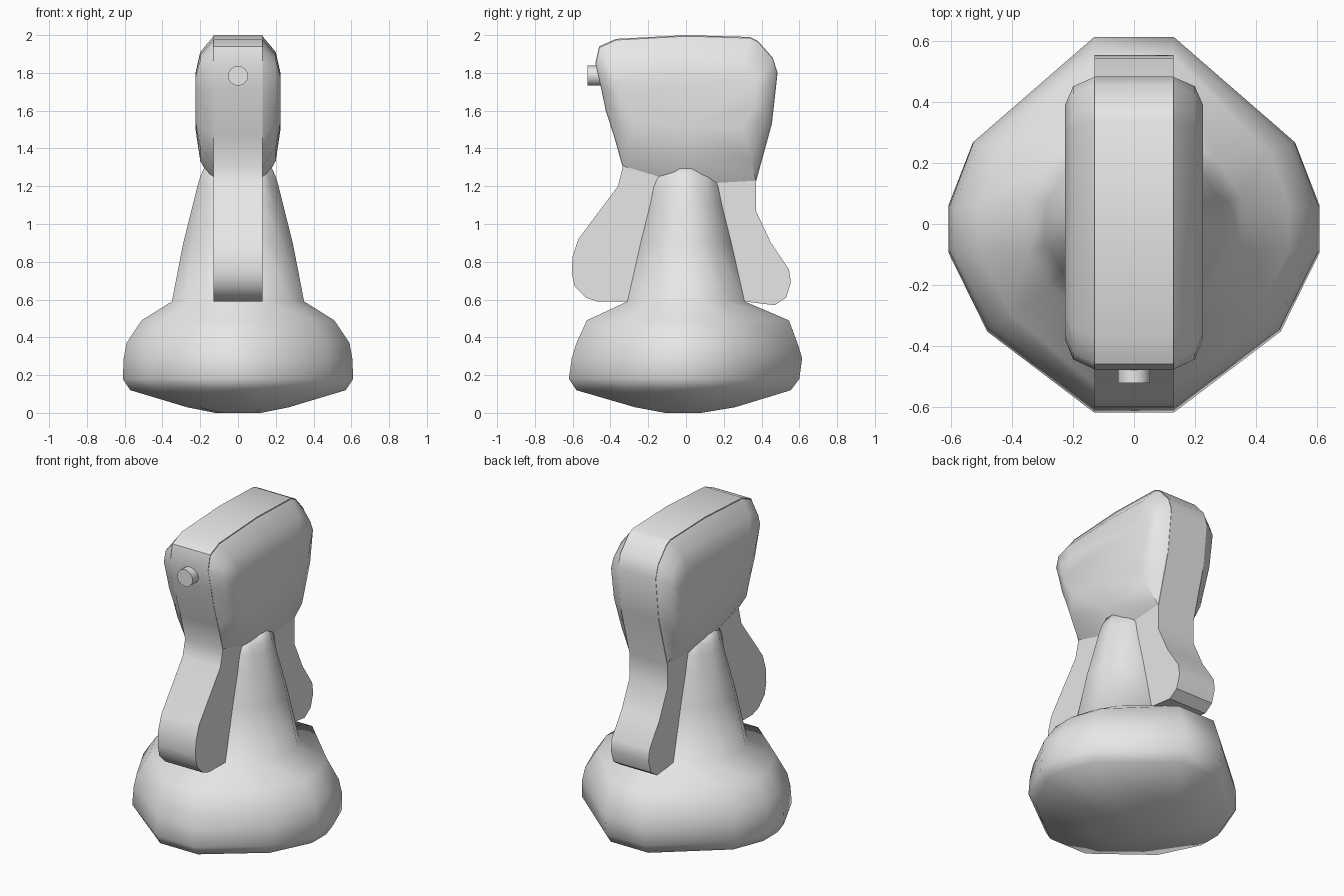
import bpy, bmesh, math
from mathutils import Matrix

cube = bpy.data.objects.get("Cube")
if cube:
    bpy.data.objects.remove(cube, do_unlink=True)

grey = bpy.data.materials.new("plain grey")
grey.use_nodes = True
colour = (0.8, 0.8, 0.8, 1)
grey.diffuse_color = colour
next(n for n in grey.node_tree.nodes if n.type == 'BSDF_PRINCIPLED').inputs["Base Color"].default_value = colour


def finish(name, bm, angle):
    """Turn a bmesh into a shaded, coloured object."""
    bmesh.ops.recalc_face_normals(bm, faces=bm.faces)
    mesh = bpy.data.meshes.new(name)
    bm.to_mesh(mesh)
    bm.free()
    mesh.materials.append(grey)
    obj = bpy.data.objects.new(name, mesh)
    bpy.context.collection.objects.link(obj)
    bpy.ops.object.select_all(action='DESELECT')
    obj.select_set(True)
    bpy.context.view_layer.objects.active = obj
    bpy.ops.object.shade_smooth_by_angle(angle=math.radians(angle))
    return obj


def loft(name, rings, angle):
    """Skin a stack of equal-length rings and cap both ends."""
    bm = bmesh.new()
    loops = [[bm.verts.new(p) for p in ring] for ring in rings]
    for a, b in zip(loops, loops[1:]):
        n = len(a)
        for i in range(n):
            j = (i + 1) % n
            bm.faces.new((a[i], a[j], b[j], b[i]))
    bm.faces.new(loops[0])
    bm.faces.new(loops[-1])
    return finish(name, bm, angle)


# Rounded base rising into a tapered pedestal
def body_ring(z, x, front, back):
    inner = min(0.13, 0.75 * x)
    if z > 0.55:
        half = [(inner, back), (0.8 * x, 0.65 * back), (x, 0.29 * back),
                (x, -0.29 * front), (0.8 * x, -0.65 * front), (inner, -front)]
    else:
        half = [(inner, back), (0.87 * x, 0.44 * back), (x, 0.1 * back),
                (x, -0.15 * front), (0.79 * x, -0.57 * front), (inner, -front)]
    outline = half + [(-px, py) for px, py in reversed(half)]
    return [(px, py, z) for px, py in outline]


# height, half width, front depth, back depth
body = [(0, .12, .11, .08), (.03, .27, .27, .26), (.12, .57, .58, .555),
        (.18, .61, .62, .6), (.29, .605, .605, .615), (.37, .59, .58, .59),
        (.49, .51, .525, .545), (.59, .35, .31, .31), (.9, .29, .24, .24),
        (1.1, .24, .19, .19), (1.2, .215, .17, .17), (1.25, .2, .147, .147),
        (1.295, .18, .09, .09)]
loft("base_and_pedestal", [body_ring(*r) for r in body], 60)

# Head outline, shared by the central slab and the side bulges
head = [(-.335, 1.3), (-.38, 1.46), (-.425, 1.6), (-.45, 1.72), (-.48, 1.85),
        (-.46, 1.94), (-.37, 1.98), (0, 2), (.34, 1.99), (.38, 1.97),
        (.46, 1.88), (.485, 1.8), (.455, 1.53), (.37, 1.22)]
back_leg = [(.37, 1.07), (.45, .9), (.545, .76), (.555, .69), (.53, .61),
            (.47, .57), (.31, .59)]
front_leg = [(-.47, .59), (-.53, .61), (-.59, .67), (-.605, .74), (-.6, .83),
             (-.57, .92), (-.36, 1.2)]

# Central slab with the two flared feet
slab = head + back_leg + front_leg
loft("central_slab", [[(x, y, z) for y, z in slab] for x in (-.13, .13)], 35)

# Chamfered bulges on both sides of the head: offset, depth scale, height scale
layers = [(.125, 1, 1), (.2, .93, .72), (.226, .8, .36)]
bulge = head + [(0, 1.2)]
for side, name in ((1, "left_head_bulge"), (-1, "right_head_bulge")):
    loft(name, [[(side * x, .02 + (y - .02) * sy, 1.68 + (z - 1.68) * sz)
                 for y, z in bulge] for x, sy, sz in layers], 45)

# Round button on the front of the head
bm = bmesh.new()
place = Matrix.Translation((0, -.48, 1.785)) @ Matrix.Rotation(math.pi / 2, 4, 'X')
bmesh.ops.create_cone(bm, cap_ends=True, segments=16, radius1=.053, radius2=.053,
                      depth=.085, matrix=place)
finish("front_button", bm, 40)
